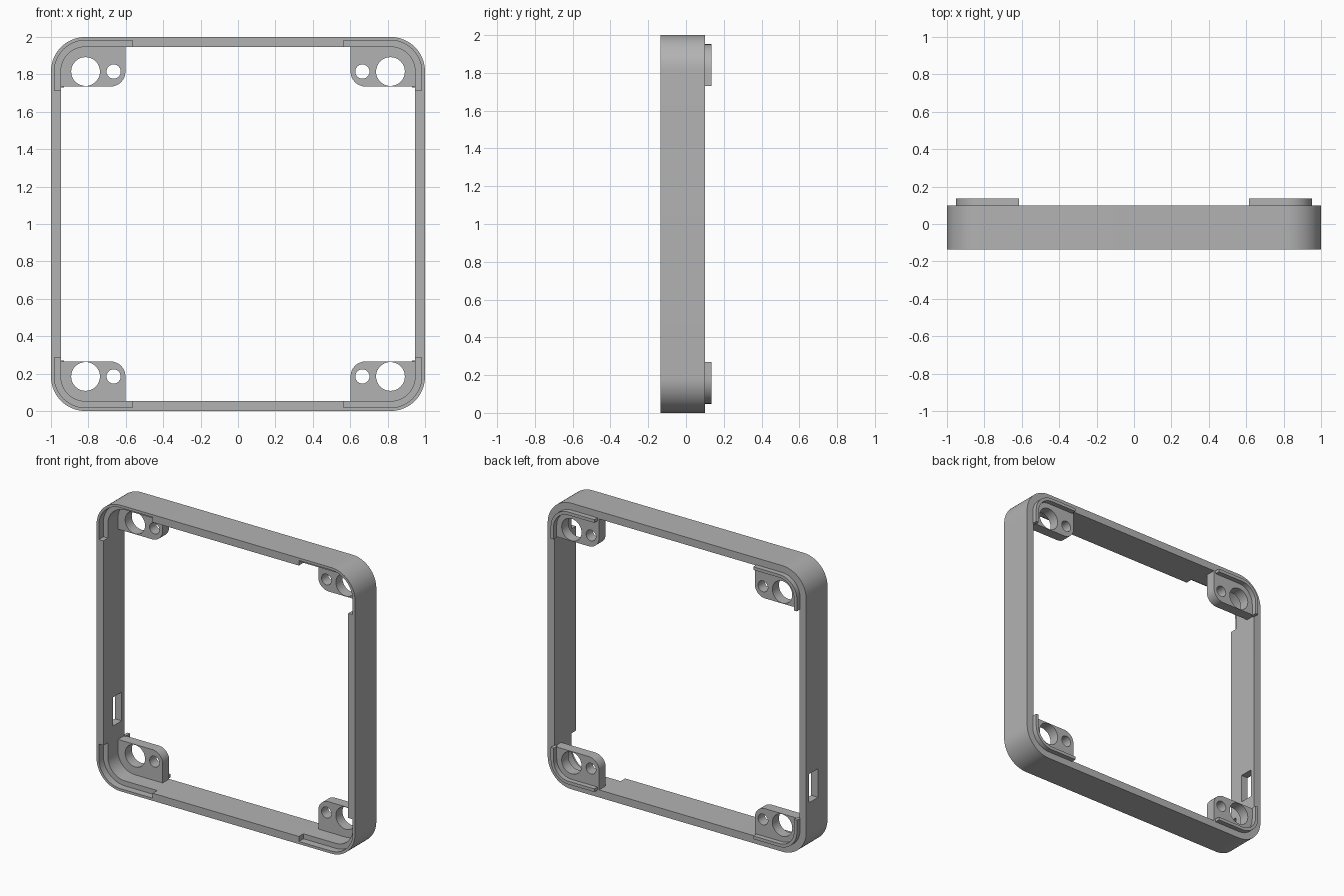
import bpy, bmesh
from math import sin, cos, pi

if "Cube" in bpy.data.objects:
    bpy.data.objects.remove(bpy.data.objects["Cube"])

RADIUS = 0.185          # outer corner radius
WALL = 0.053            # frame wall thickness
FRONT, BACK = -0.135, 0.10
CORNERS = [(sx, sz) for sx in (-1, 1) for sz in (-1, 1)]

grey = bpy.data.materials.new("matte_grey")
grey.use_nodes = True
grey.diffuse_color = (0.45, 0.45, 0.45, 1)
grey.node_tree.nodes["Principled BSDF"].inputs["Base Color"].default_value = grey.diffuse_color


def arc(cx, cz, r, start, end, steps=16):
    angles = [start + (end - start) * i / steps for i in range(steps + 1)]
    return [(cx + r * cos(a), cz + r * sin(a)) for a in angles]


def prism(name, points, y0, y1):
    """Extrude an outline in x/z (centred on the frame) from y0 to y1."""
    bm = bmesh.new()
    face = bm.faces.new([bm.verts.new((x, y0, z + 1)) for x, z in points])
    moved = bmesh.ops.extrude_face_region(bm, geom=[face])["geom"]
    verts = [v for v in moved if isinstance(v, bmesh.types.BMVert)]
    bmesh.ops.translate(bm, verts=verts, vec=(0, y1 - y0, 0))
    bmesh.ops.recalc_face_normals(bm, faces=bm.faces)
    mesh = bpy.data.meshes.new(name)
    bm.to_mesh(mesh)
    bm.free()
    mesh.materials.append(grey)
    obj = bpy.data.objects.new(name, mesh)
    bpy.context.collection.objects.link(obj)
    return obj


def corner_arc(inset):
    """Outer corner curve in the +x +z quadrant, moved inward by inset."""
    c = 1 - RADIUS
    return arc(c, c, RADIUS - inset, 0, pi / 2)


def rounded_square(inset):
    quad = corner_arc(inset)
    points = []
    for _ in range(4):
        points += quad
        quad = [(-z, x) for x, z in quad]
    return points


def corner_strip(outer, inner, x_end, z_end):
    """Band that follows one corner between two insets."""
    a, b = corner_arc(outer), corner_arc(inner)
    return ([(1 - outer, z_end)] + a + [(x_end, 1 - outer), (x_end, 1 - inner)]
            + b[::-1] + [(1 - inner, z_end)])


def mirrored(points, sx, sz):
    return [(x * sx, z * sz) for x, z in points]


def cut(obj, cutters):
    for cutter in cutters:
        cutter.hide_render = True
        mod = obj.modifiers.new("cut", "BOOLEAN")
        mod.operation = "DIFFERENCE"
        mod.solver = "EXACT"
        mod.object = cutter
    bpy.context.view_layer.update()
    graph = bpy.context.evaluated_depsgraph_get()
    mesh = bpy.data.meshes.new_from_object(obj.evaluated_get(graph))
    obj.modifiers.clear()
    obj.data = mesh
    for cutter in cutters:
        bpy.data.objects.remove(cutter)


def smooth(obj):
    bpy.ops.object.select_all(action="DESELECT")
    obj.select_set(True)
    bpy.context.view_layer.objects.active = obj
    bpy.ops.object.shade_smooth_by_angle(angle=pi / 6)


# Square frame with its opening, front corner recesses and side slot
frame = prism("frame", rounded_square(0), FRONT, BACK)
cutters = [prism("opening_cutter", rounded_square(WALL), -1, 1)]
recess = corner_strip(0.018, 0.08, 0.565, 0.715)
for sx, sz in CORNERS:
    cutters.append(prism("recess_cutter", mirrored(recess, sx, sz), -1, FRONT + 0.05))
slot = [(-1.1, -0.62), (-0.9, -0.62), (-0.9, -0.42), (-1.1, -0.42)]
cutters.append(prism("slot_cutter", slot, -0.03, 0.067))
cut(frame, cutters)
smooth(frame)

# Corner tabs with two holes each, and the raised lips behind them
edge, end, r = 0.735, 0.602, 0.08
tab_outline = (corner_arc(WALL - 0.004) + [(end, 1 - WALL + 0.004)]
               + arc(end + r, edge + r, r, pi, 1.5 * pi)
               + [(1 - WALL + 0.004, edge)])
lip_outline = corner_strip(0.048, 0.07, 0.615, 0.73)
for sx, sz in CORNERS:
    place = ("top" if sz > 0 else "bottom") + ("_left" if sx > 0 else "_right")
    tab = prism(place + "_tab", mirrored(tab_outline, sx, sz), 0.027, BACK)
    holes = []
    for x, size in ((0.815, 0.077), (0.665, 0.038)):
        circle = arc(x, 0.815, size, 0, 2 * pi, 32)[:-1]
        holes.append(prism("hole_cutter", mirrored(circle, sx, sz), -1, 1))
    cut(tab, holes)
    smooth(tab)
    smooth(prism(place + "_lip", mirrored(lip_outline, sx, sz), BACK - 0.01, 0.135))
